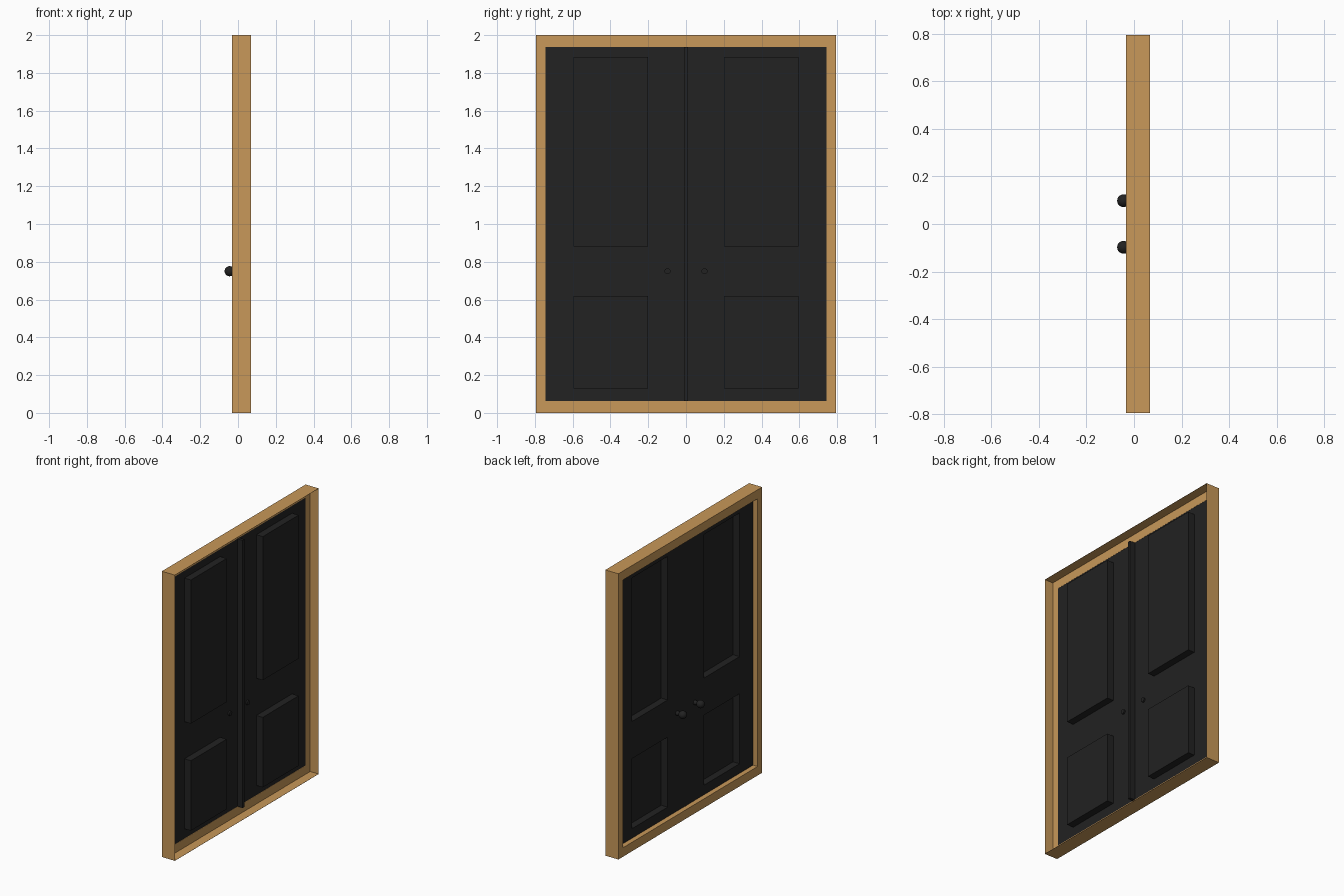
import bpy, bmesh, math
from mathutils import Matrix

if "Cube" in bpy.data.objects:
    bpy.data.objects.remove(bpy.data.objects["Cube"])


def material(name, rgb):
    m = bpy.data.materials.new(name)
    m.diffuse_color = (*rgb, 1)
    m.use_nodes = True
    m.node_tree.nodes["Principled BSDF"].inputs["Base Color"].default_value = m.diffuse_color
    return m


WOOD = material("tan wood", (0.58, 0.315, 0.1))
BLACK = material("soft black", (0.016, 0.016, 0.016))


def finish(name, bm, mat, mirror=False, smooth=False):
    me = bpy.data.meshes.new(name)
    bm.to_mesh(me)
    bm.free()
    ob = bpy.data.objects.new(name, me)
    bpy.context.collection.objects.link(ob)
    me.materials.append(mat)
    if mirror:
        mod = ob.modifiers.new("mirror", 'MIRROR')
        mod.use_axis = (False, True, False)
    if smooth:
        for o in bpy.context.selected_objects:
            o.select_set(False)
        ob.select_set(True)
        bpy.context.view_layer.objects.active = ob
        bpy.ops.object.shade_smooth_by_angle(angle=math.radians(40))
    return ob


HALF_W, HEIGHT = 0.795, 2.0
BACK, LEDGE, FRONT = -0.033, 0.003, 0.068

# Frame: an L-shaped rabbet profile swept round the rectangle (x, side inset, top/bottom inset)
profile = [(FRONT, 0, 0), (BACK, 0, 0), (BACK, 0.05, 0.063), (LEDGE, 0.05, 0.063),
           (LEDGE, 0.001, 0.001), (FRONT, 0.001, 0.001)]
bm = bmesh.new()
rings = []
for x, iy, iz in profile:
    w = HALF_W - iy
    rings.append([bm.verts.new((x, y, z)) for y, z in
                  ((-w, iz), (w, iz), (w, HEIGHT - iz), (-w, HEIGHT - iz))])
for i, ring in enumerate(rings):
    nxt = rings[(i + 1) % len(rings)]
    for k in range(4):
        j = (k + 1) % 4
        bm.faces.new((ring[k], ring[j], nxt[j], nxt[k]))
bmesh.ops.recalc_face_normals(bm, faces=bm.faces)
finish("door_frame", bm, WOOD)

# Door leaves: pressed sheet with two embossed panels, mirrored
bm = bmesh.new()
ys = [0, 0.2, 0.595, 0.745]
zs = [0.063, 0.13, 0.62, 0.88, 1.885, 1.937]
grid = [[bm.verts.new((0.002, y, z)) for z in zs] for y in ys]
panels = []
for i in range(len(ys) - 1):
    for j in range(len(zs) - 1):
        f = bm.faces.new((grid[i][j], grid[i + 1][j], grid[i + 1][j + 1], grid[i][j + 1]))
        if i == 1 and j in (1, 3):
            panels.append(f)
bmesh.ops.inset_individual(bm, faces=panels, thickness=0.077, depth=0)
for f in panels:
    for v in f.verts:
        v.co.x += 0.05
finish("door_leaves", bm, BLACK, mirror=True)

# Centre strip covering the joint
bm = bmesh.new()
bmesh.ops.create_cube(bm, size=1, matrix=Matrix.Translation((0.021, 0, 1.0))
                      @ Matrix.Diagonal((0.042, 0.02, 1.874, 1)))
finish("centre_strip", bm, BLACK)

# Knobs: ball on a stem that passes through the leaf
bm = bmesh.new()
bmesh.ops.create_uvsphere(bm, u_segments=20, v_segments=12, radius=0.027,
                          matrix=Matrix.Translation((-0.044, 0.098, 0.75)))
bmesh.ops.create_cone(bm, cap_ends=True, segments=16, radius1=0.013, radius2=0.016, depth=0.045,
                      matrix=Matrix.Translation((-0.0095, 0.098, 0.75))
                      @ Matrix.Rotation(math.pi / 2, 4, 'Y'))
finish("knobs", bm, BLACK, mirror=True, smooth=True)
